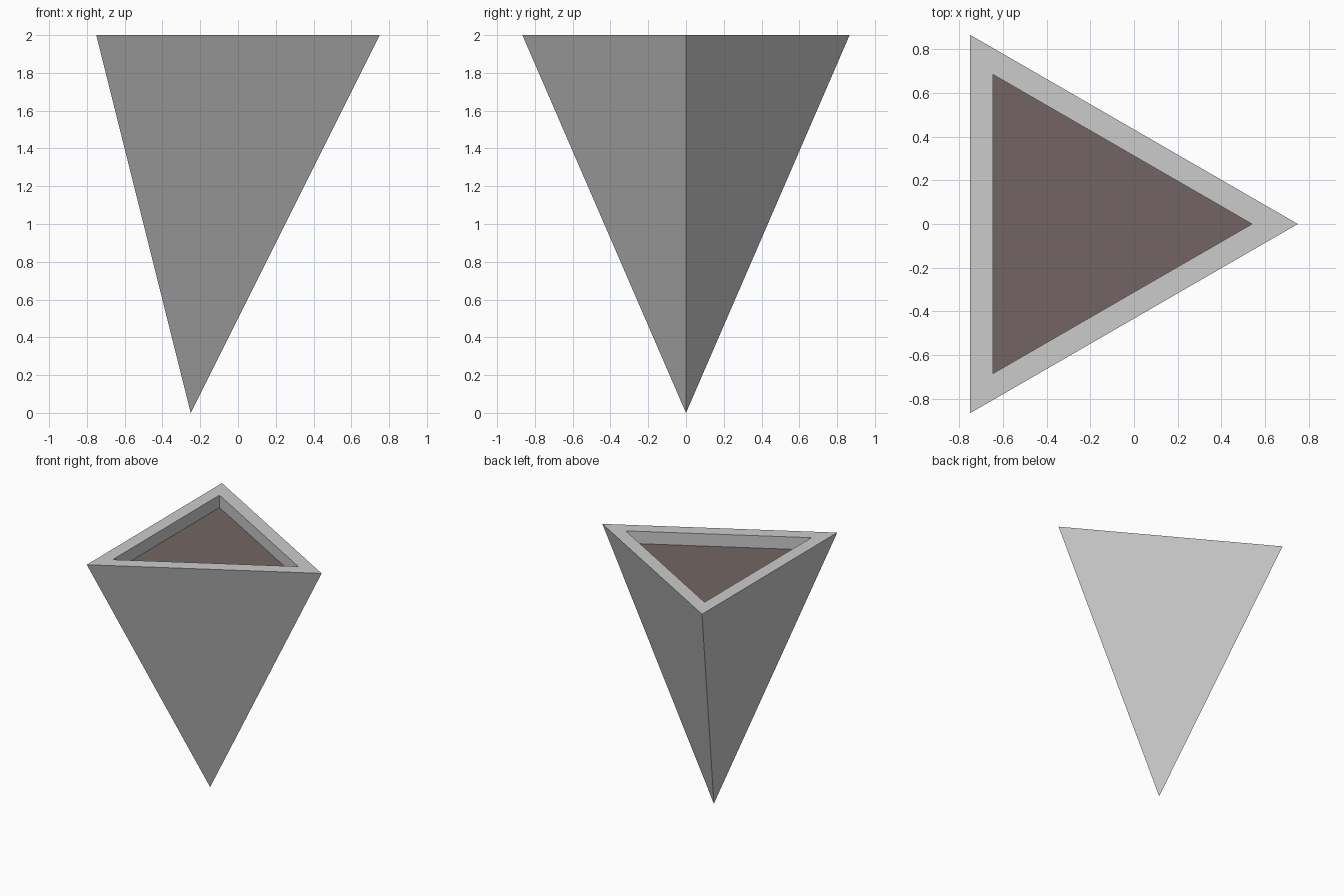
import bpy, bmesh
from math import cos, sin, tau

if "Cube" in bpy.data.objects:
    bpy.data.objects.remove(bpy.data.objects["Cube"])

CX, TOP, SOIL_Z = -0.25, 2.0, 1.9
R_OUT, R_IN = 1.0, 0.79


def ring(bm, r, z):
    return [bm.verts.new((CX + r * cos(tau * i / 3), r * sin(tau * i / 3), z)) for i in range(3)]


def bridge(bm, a, b):
    for i in range(3):
        j = (i + 1) % 3
        bm.faces.new((a[i], a[j], b[j], b[i]))


def finish(bm, name):
    bmesh.ops.recalc_face_normals(bm, faces=bm.faces)
    me = bpy.data.meshes.new(name)
    bm.to_mesh(me)
    bm.free()
    ob = bpy.data.objects.new(name, me)
    bpy.context.collection.objects.link(ob)
    return ob


# planter: inverted three-sided pyramid with a triangular recess
bm = bmesh.new()
apex = bm.verts.new((CX, 0, 0))
outer = ring(bm, R_OUT, TOP)
inner = ring(bm, R_IN, TOP)
floor = ring(bm, R_IN, SOIL_Z - 0.1)
for i in range(3):
    bm.faces.new((apex, outer[(i + 1) % 3], outer[i]))
bridge(bm, outer, inner)
bridge(bm, inner, floor)
bm.faces.new(floor)
finish(bm, "planter")

# soil: thin triangular slab filling the recess
bm = bmesh.new()
low, high = ring(bm, R_IN, SOIL_Z - 0.09), ring(bm, R_IN, SOIL_Z)
bridge(bm, low, high)
bm.faces.new(low[::-1])
bm.faces.new(high)
soil = finish(bm, "soil")
mat = bpy.data.materials.new("soil_brown")
mat.diffuse_color = (0.17, 0.13, 0.125, 1)
mat.use_nodes = True
mat.node_tree.nodes["Principled BSDF"].inputs["Base Color"].default_value = mat.diffuse_color
soil.data.materials.append(mat)
